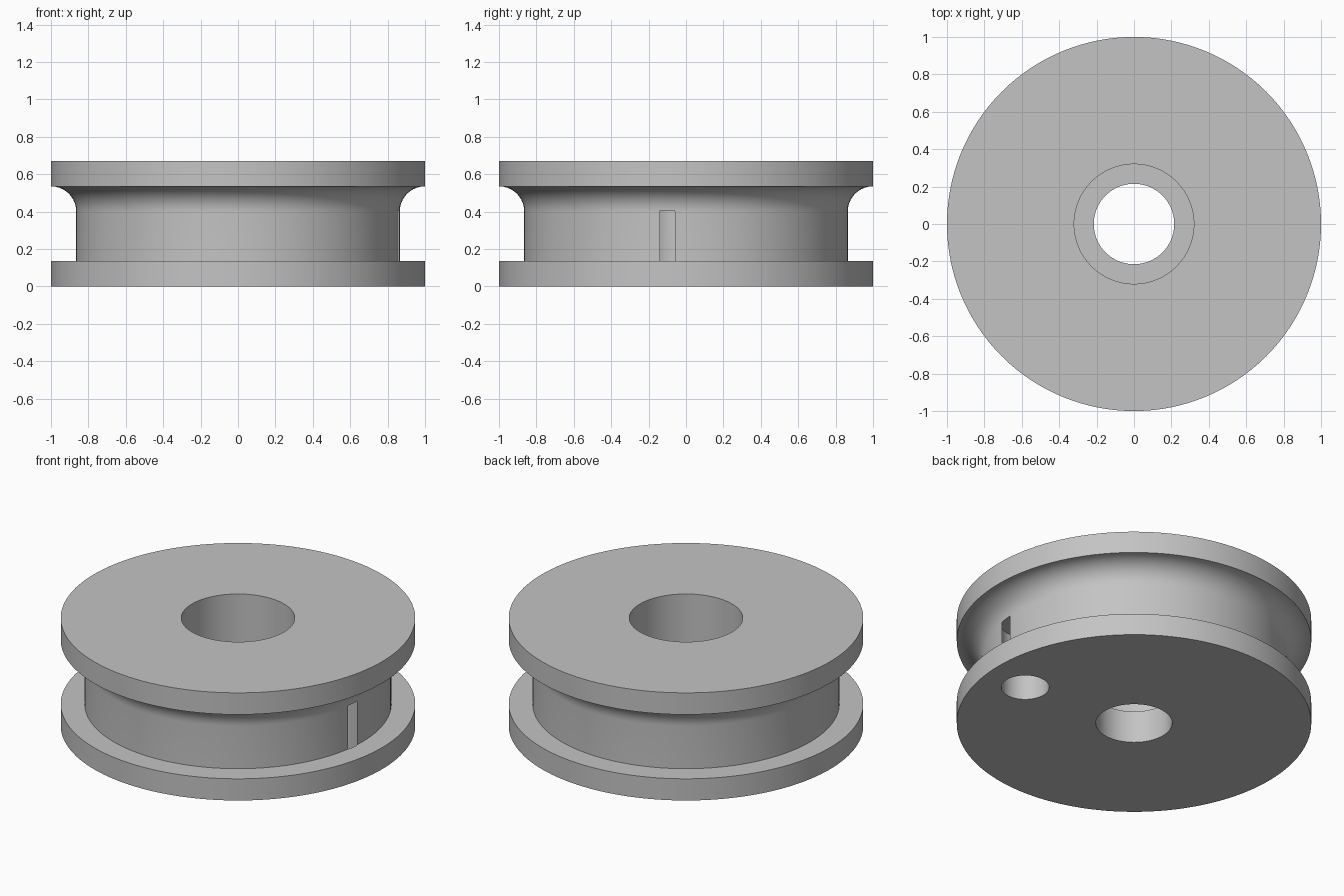
import bpy, bmesh, math

SEGMENTS = 128
FLANGE_R, CORE_R, FILLET = 1.0, 0.865, 0.135
HEIGHT, LOWER_TOP, UPPER_BOTTOM = 0.67, 0.135, 0.535
BORE_R, COUNTERBORE_R, LEDGE_Z = 0.215, 0.32, 0.2

if "Cube" in bpy.data.objects:
    bpy.data.objects.remove(bpy.data.objects["Cube"], do_unlink=True)

grey = bpy.data.materials.new("plain grey")
grey.use_nodes = True
colour = (0.55, 0.55, 0.55, 1)
grey.diffuse_color = colour
grey.node_tree.nodes["Principled BSDF"].inputs["Base Color"].default_value = colour


def lathe(name, profile):
    """Revolve a closed (radius, z) outline around the z axis."""
    bm = bmesh.new()
    verts = [bm.verts.new((r, 0, z)) for r, z in profile]
    edges = [bm.edges.new((v, verts[i - 1])) for i, v in enumerate(verts)]
    bmesh.ops.spin(bm, geom=verts + edges, cent=(0, 0, 0), axis=(0, 0, 1),
                   angle=math.tau, steps=SEGMENTS, use_merge=True)
    bmesh.ops.remove_doubles(bm, verts=bm.verts, dist=1e-5)
    bmesh.ops.recalc_face_normals(bm, faces=bm.faces)
    mesh = bpy.data.meshes.new(name)
    bm.to_mesh(mesh)
    bm.free()
    obj = bpy.data.objects.new(name, mesh)
    bpy.context.collection.objects.link(obj)
    mesh.materials.append(grey)
    return obj


# Spool body: two flanges, a core flaring into the upper one, a stepped bore
flare = []
for i in range(17):
    a = math.pi / 2 * i / 16
    flare.append((FLANGE_R - FILLET * math.cos(a),
                  UPPER_BOTTOM - FILLET + FILLET * math.sin(a)))
spool = lathe("spool", [
    (BORE_R, 0), (FLANGE_R, 0), (FLANGE_R, LOWER_TOP), (CORE_R, LOWER_TOP),
    *flare,
    (FLANGE_R, HEIGHT), (COUNTERBORE_R, HEIGHT),
    (COUNTERBORE_R, LEDGE_Z), (BORE_R, LEDGE_Z)])

# Blind hole from below that breaks through the core wall as a narrow slot
bpy.ops.mesh.primitive_cylinder_add(vertices=96, radius=0.135, depth=0.505,
                                    location=(0.73, -0.085, 0.1525))
cutter = bpy.context.object
cutter.name = "hole_cutter"
cutter.data.materials.append(grey)
cutter.hide_render = True
cutter.hide_set(True)

cut = spool.modifiers.new("hole", 'BOOLEAN')
cut.operation, cut.solver, cut.object = 'DIFFERENCE', 'EXACT', cutter
bpy.context.view_layer.objects.active = spool
spool.select_set(True)
bpy.ops.object.modifier_apply(modifier=cut.name)
bpy.data.objects.remove(cutter, do_unlink=True)
bpy.ops.object.shade_smooth_by_angle(angle=math.radians(30))
